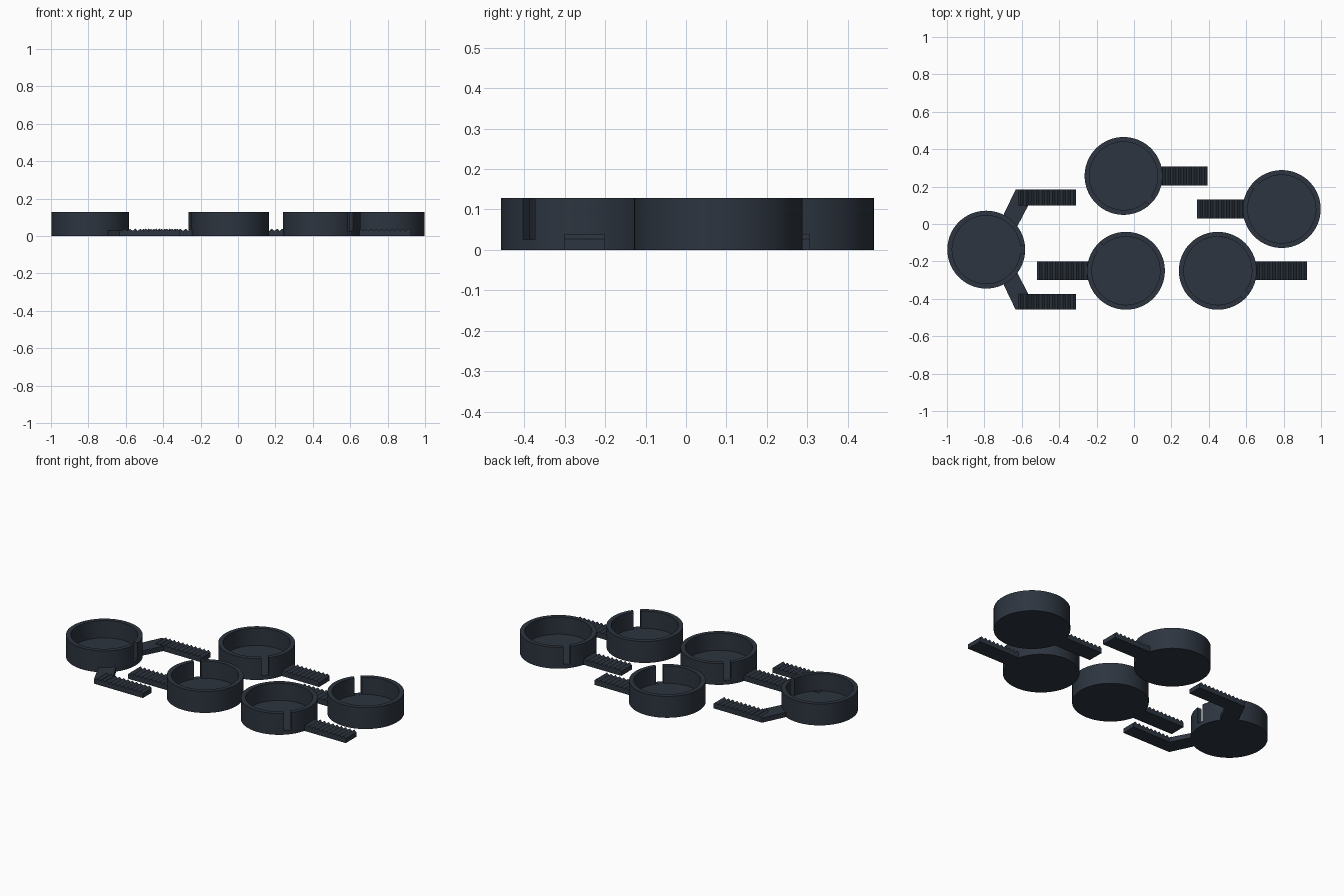
import bpy, bmesh, math
from mathutils import Vector, Matrix

if "Cube" in bpy.data.objects:
    bpy.data.objects.remove(bpy.data.objects["Cube"])

R_OUT, R_IN, HEIGHT, FLOOR = 0.208, 0.182, 0.128, 0.025
BASE, TOOTH, PITCH = 0.027, 0.012, 0.0275

slate = bpy.data.materials.new("dark_slate")
slate.use_nodes = True
COLOUR = (0.026, 0.035, 0.05, 1)
slate.diffuse_color = COLOUR
slate.node_tree.nodes["Principled BSDF"].inputs["Base Color"].default_value = COLOUR


def make_object(name, bm):
    bmesh.ops.recalc_face_normals(bm, faces=bm.faces)
    mesh = bpy.data.meshes.new(name)
    bm.to_mesh(mesh)
    bm.free()
    mesh.materials.append(slate)
    obj = bpy.data.objects.new(name, mesh)
    bpy.context.collection.objects.link(obj)
    return obj


def extrude_outline(name, points, direction):
    bm = bmesh.new()
    face = bm.faces.new([bm.verts.new(p) for p in points])
    new = bmesh.ops.extrude_face_region(bm, geom=[face])["geom"]
    bmesh.ops.translate(bm, vec=direction,
                        verts=[g for g in new if isinstance(g, bmesh.types.BMVert)])
    return make_object(name, bm)


def cup(name, x, y, slot_degrees):
    """Round open cup with a narrow slot through its wall."""
    bm = bmesh.new()
    profile = [(0, 0), (R_OUT, 0), (R_OUT, HEIGHT), (R_IN, HEIGHT), (R_IN, FLOOR), (0, FLOOR)]
    verts = [bm.verts.new((r, 0, z)) for r, z in profile]
    edges = [bm.edges.new(pair) for pair in zip(verts, verts[1:])]
    bmesh.ops.spin(bm, geom=verts + edges, cent=(0, 0, 0), axis=(0, 0, 1),
                   angle=math.tau, steps=96, use_merge=True)
    bmesh.ops.remove_doubles(bm, verts=bm.verts, dist=1e-5)
    obj = make_object(name, bm)

    bm = bmesh.new()
    bmesh.ops.create_cube(bm, size=1, matrix=Matrix.Rotation(math.radians(slot_degrees), 4, 'Z')
                          @ Matrix.Translation((0.2, 0, FLOOR + 0.1))
                          @ Matrix.Diagonal((0.1, 0.04, 0.199, 1)))
    cutter = make_object("slot_cutter", bm)
    cutter.hide_render = True

    cut = obj.modifiers.new("slot", 'BOOLEAN')
    cut.operation, cut.solver, cut.object = 'DIFFERENCE', 'EXACT', cutter
    bpy.ops.object.select_all(action='DESELECT')
    bpy.context.view_layer.objects.active = obj
    obj.select_set(True)
    bpy.ops.object.modifier_apply(modifier="slot")
    bpy.data.objects.remove(cutter)
    bpy.ops.object.shade_smooth_by_angle(angle=math.radians(30))
    obj.location = (x, y, 0)


def toothed_strip(name, root, tip, y, width):
    """Flat strip with a row of small ridges, running from root to tip in x."""
    sign = 1 if tip > root else -1
    count = round(abs(tip - root) / PITCH)
    step = (tip - root) / count
    points = [(root, 0), (root, BASE)]
    for i in range(count):
        points += [(root + (i + 0.5) * step, BASE + TOOTH), (root + (i + 1) * step, BASE)]
    points.append((tip, 0))
    extrude_outline(name, [(x, y - width / 2, z) for x, z in points], Vector((0, width, 0)))


# Single-strip cups: name, centre, strip direction, strip reach
singles = [("back", -0.056, 0.257, 1, 0.448),
           ("left", 0.79, 0.08, -1, 0.452),
           ("middle", -0.043, -0.25, -1, 0.476),
           ("front", 0.448, -0.25, 1, 0.476)]
for name, x, y, side, reach in singles:
    cup(name + "_cup", x, y, -42 if side > 0 else 138)
    toothed_strip(name + "_strip", x + side * 0.195, x + side * reach, y, 0.1)

# Cup with two bent arms
CX, CY = -0.79, -0.137
cup("two_arm_cup", CX, CY, 0)
elbow = [(0.095, 0.127), (0.095, 0.192), (0.157, 0.321), (0.24, 0.321),
         (0.24, 0.237), (0.225, 0.237), (0.165, 0.122)]
for name, side in (("upper", 1), ("lower", -1)):
    extrude_outline(name + "_arm", [(CX + x, CY + side * y, 0) for x, y in elbow],
                    Vector((0, 0, 0.029)))
    toothed_strip(name + "_arm_strip", CX + 0.17, CX + 0.48, CY + side * 0.279, 0.084)
